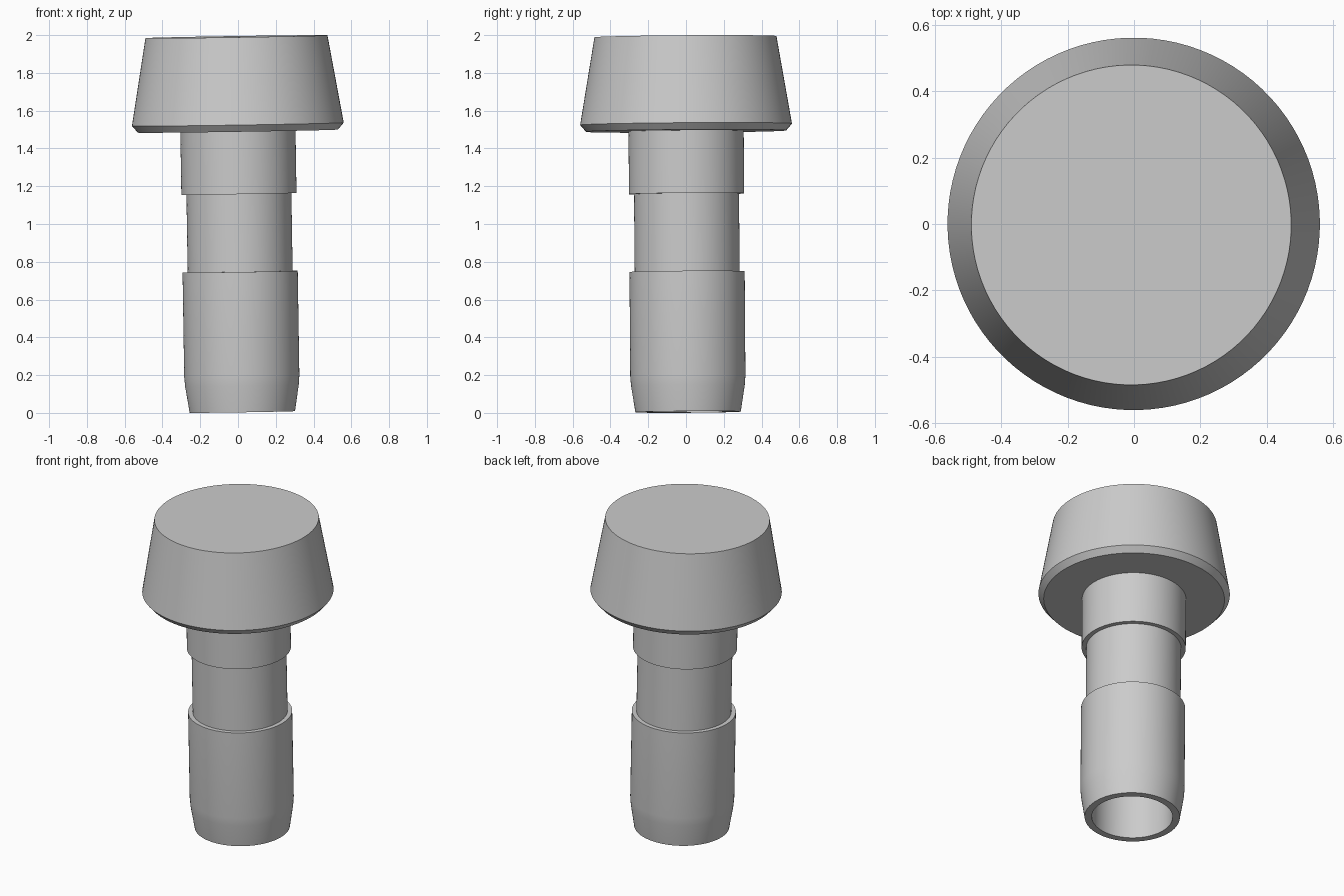
import bpy
import bmesh
import math
from mathutils import Matrix, Vector

if "Cube" in bpy.data.objects:
    bpy.data.objects.remove(bpy.data.objects["Cube"], do_unlink=True)

SEGMENTS = 96
# The whole pin leans very slightly off vertical
LEAN = Vector((-0.0157, -0.007, 1)).to_track_quat('Z', 'Y').to_matrix().to_4x4()
PLACE = Matrix.Translation((0.023, 0.011, 0.005)) @ LEAN

grey = bpy.data.materials.new("plain_grey")
grey.use_nodes = True
grey.diffuse_color = (0.6, 0.6, 0.6, 1)
grey.node_tree.nodes["Principled BSDF"].inputs["Base Color"].default_value = (0.6, 0.6, 0.6, 1)


def lathe(name, profile):
    """Revolve a list of (radius, height) points; radius 0 closes with a disc."""
    bm = bmesh.new()
    rings = []
    for radius, height in profile:
        if radius == 0:
            continue
        ring = []
        for i in range(SEGMENTS):
            a = math.tau * i / SEGMENTS
            ring.append(bm.verts.new((radius * math.cos(a), radius * math.sin(a), height)))
        rings.append(ring)
    for low, high in zip(rings, rings[1:]):
        for i in range(SEGMENTS):
            j = (i + 1) % SEGMENTS
            bm.faces.new((low[i], low[j], high[j], high[i]))
    if profile[0][0] == 0:
        bm.faces.new(list(reversed(rings[0])))
    if profile[-1][0] == 0:
        bm.faces.new(rings[-1])
    mesh = bpy.data.meshes.new(name)
    bm.to_mesh(mesh)
    bm.free()
    mesh.transform(PLACE)
    mesh.materials.append(grey)
    obj = bpy.data.objects.new(name, mesh)
    bpy.context.collection.objects.link(obj)
    bpy.ops.object.select_all(action='DESELECT')
    obj.select_set(True)
    bpy.context.view_layer.objects.active = obj
    bpy.ops.object.shade_smooth_by_angle(angle=math.radians(25))
    return obj


NECK, WAIST, BORE = 0.305, 0.278, 0.237
HEAD_BASE = 1.487

# Tapered head with a chamfered lower rim and an open centre over the neck
lathe("head", [(NECK, HEAD_BASE), (0.53, HEAD_BASE), (0.561, 1.523),
               (0.482, 1.987), (0, 1.987)])

# Hollow shank: bore, tapered tip, sleeve, waist and neck
lathe("shank", [(0, HEAD_BASE), (BORE, HEAD_BASE), (BORE, 0), (0.279, 0),
                (0.301, 0.14), (NECK, 0.19), (NECK, 0.743), (WAIST, 0.743),
                (WAIST, 1.155), (NECK, 1.155), (NECK, HEAD_BASE)])
